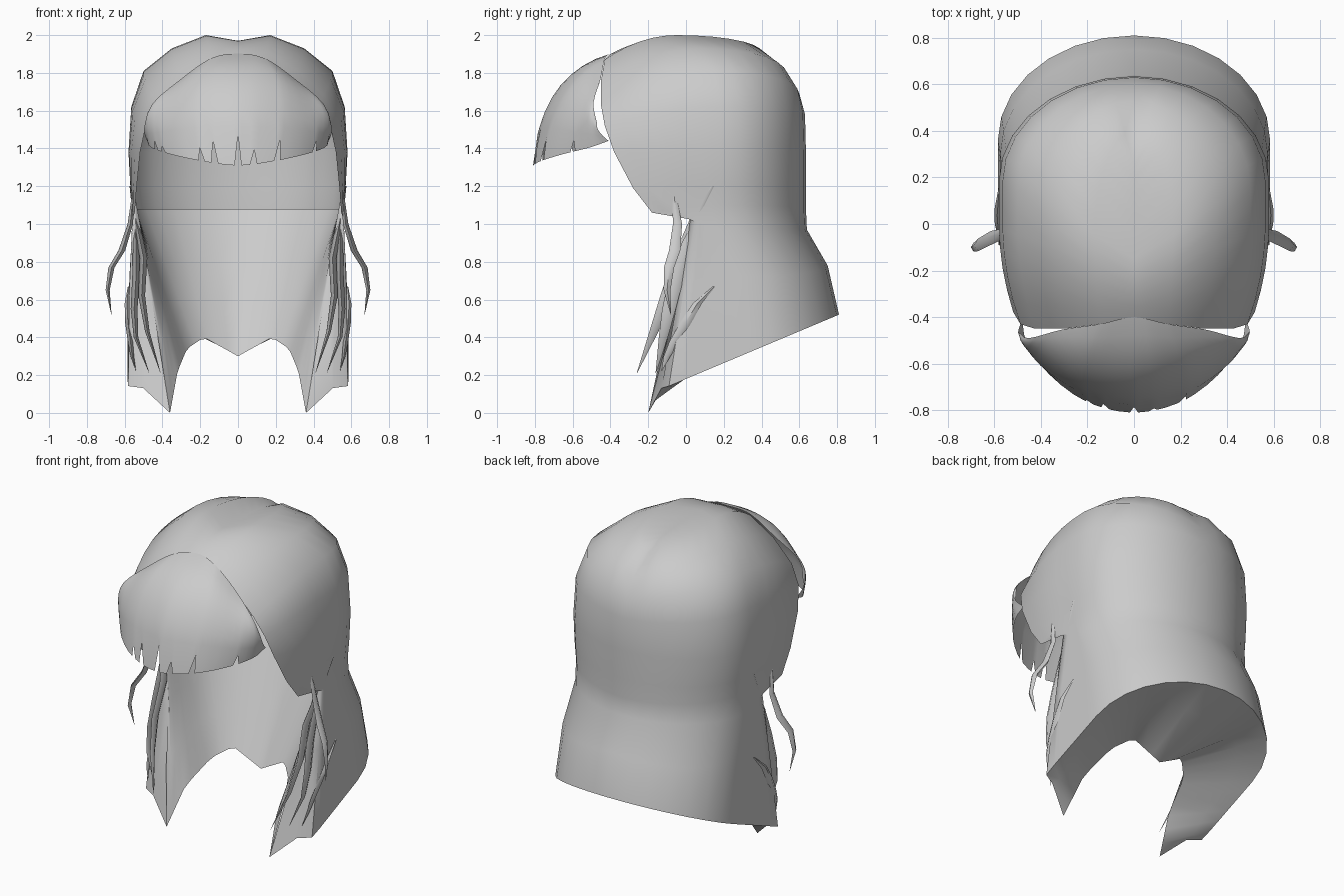
import bpy, bmesh, math
from mathutils import Vector

cube = bpy.data.objects.get("Cube")
if cube:
    bpy.data.objects.remove(cube, do_unlink=True)

mat = bpy.data.materials.new("hair_grey")
mat.use_nodes = True
GREY = (0.6, 0.6, 0.6, 1)
mat.diffuse_color = GREY
mat.node_tree.nodes["Principled BSDF"].inputs["Base Color"].default_value = GREY


def finish(bm, name, mirror=True, angle=60):
    bmesh.ops.remove_doubles(bm, verts=bm.verts, dist=0.0005)
    bmesh.ops.recalc_face_normals(bm, faces=bm.faces)
    me = bpy.data.meshes.new(name)
    bm.to_mesh(me)
    bm.free()
    me.materials.append(mat)
    ob = bpy.data.objects.new(name, me)
    bpy.context.collection.objects.link(ob)
    if mirror:
        mod = ob.modifiers.new("mirror", "MIRROR")
        mod.use_clip = True
        mod.merge_threshold = 0.001
    bpy.ops.object.select_all(action="DESELECT")
    ob.select_set(True)
    bpy.context.view_layer.objects.active = ob
    bpy.ops.object.shade_smooth_by_angle(angle=math.radians(angle))


def grid(bm, rows):
    """Skin rows of equally many points with quads."""
    vs = [[bm.verts.new(p) for p in r] for r in rows]
    for a, b in zip(vs, vs[1:]):
        for i in range(len(a) - 1):
            bm.faces.new((a[i], a[i + 1], b[i + 1], b[i]))


def along(pts, t):
    """Point at t in 0..1 on a smooth curve that mirrors at its x = 0 end."""
    f = t * (len(pts) - 1)
    i = min(int(f), len(pts) - 2)
    f -= i
    p = [Vector(q) for q in pts]
    before = p[i - 1] if i else Vector((-p[1].x, p[1].y, p[1].z))
    after = p[i + 2] if i + 2 < len(p) else 2 * p[-1] - p[-2]
    m0, m1 = (p[i + 1] - before) / 2, (after - p[i]) / 2
    return (p[i] * (2 * f**3 - 3 * f**2 + 1) + m0 * (f**3 - 2 * f**2 + f)
            + p[i + 1] * (3 * f**2 - 2 * f**3) + m1 * (f**3 - f**2))


# Half ring of hair: straight along the side, then rounded to the back centre
SIDE, CORNER, DEPTH = 6, 7, 0.45


def ring(w, yf, yb, zf, zm, zb):
    yc = yb - DEPTH
    pts = []
    for i in range(SIDE):
        t = i / SIDE
        y = yf + (yc - yf) * t
        x = w * (1 - 0.13 * (min(y, 0) / 0.42) ** 2)
        pts.append(Vector((x, y, zm + (zf - zm) * (1 - t) ** 2)))
    for i in range(CORNER + 1):
        a = math.pi / 2 * i / CORNER
        pts.append(Vector((w * math.cos(a) if i < CORNER else 0, yc + DEPTH * math.sin(a),
                           zm + (zb - zm) * (1 - math.cos(a)))))
    return pts


# Crown and outer back: half width, front y, back y, front z, side z, back z
ROWS = [
    (0.00, -0.40, 0.30, 1.90, 1.97, 1.93),
    (0.17, -0.43, 0.40, 1.87, 2.00, 1.91),
    (0.35, -0.45, 0.53, 1.76, 1.93, 1.80),
    (0.50, -0.45, 0.60, 1.63, 1.81, 1.69),
    (0.565, -0.43, 0.63, 1.52, 1.62, 1.58),
    (0.58, -0.38, 0.635, 1.38, 1.38, 1.38),
    (0.57, -0.28, 0.635, 1.19, 1.20, 1.20),
    (0.56, -0.18, 0.635, 1.06, 1.10, 1.08),
    (0.56, 0.05, 0.64, 1.02, 0.97, 0.97),
    (0.575, -0.01, 0.75, 0.66, 0.72, 0.78),
    (0.585, -0.09, 0.81, 0.14, 0.34, 0.52),
]
outer = [ring(*r) for r in ROWS]
for p in outer[-1]:                      # straight, sloping hem
    p.z = 0.18 + 0.42 * p.y

# Inner lining of the long back hair, open above the neck
RIM = [(0, 0.23, 0.30), (0.18, 0.21, 0.40), (0.27, 0.12, 0.34),
       (0.32, -0.07, 0.22), (0.36, -0.20, 0.0)]
n = SIDE + CORNER


def rim_point(t):
    i = min(int(t * 4), 3)
    return Vector(RIM[i]).lerp(Vector(RIM[i + 1]), t * 4 - i)


rim = [rim_point(1 - i / n) for i in range(n + 1)]
top = ring(0.54, 0.04, 0.60, 1.12, 1.08, 1.08)
lining = [[a.lerp(b, t) for a, b in zip(rim, top)] for t in (0, 0.3, 0.6, 1)]
lining[2][0].y += 0.03
under = [a.lerp(b, 0.36) for a, b in zip(outer[-1], rim)]
under[0].z += 0.04

bm = bmesh.new()
grid(bm, outer + [under] + lining)
# Front thickness of the side locks
wall_out = [outer[10][0], outer[9][0], outer[8][0]]
wall_in = [rim[0], lining[2][0], top[0]]
wall_mid = [under[0]] + [a.lerp(b, 0.5) + Vector((0, -0.015, 0))
                         for a, b in zip(wall_out[1:], wall_in[1:])]
grid(bm, [wall_out, wall_mid, wall_in])
finish(bm, "main_hair")

# Fringe: guide curves from the centre to the side
TOP = [(0, -0.40, 1.902), (0.147, -0.43, 1.875), (0.305, -0.453, 1.765),
       (0.45, -0.49, 1.64), (0.49, -0.47, 1.53)]
MID = [(0, -0.69, 1.70), (0.22, -0.65, 1.68), (0.38, -0.58, 1.61),
       (0.475, -0.52, 1.55), (0.497, -0.46, 1.49)]
LOW = [(0, -0.81, 1.31), (0.2, -0.765, 1.335), (0.36, -0.65, 1.37),
       (0.46, -0.51, 1.405), (0.48, -0.41, 1.44)]
NOTCHES = {-0.66: 0.08, -0.57: 0.05, -0.24: 0.06, -0.15: 0.10, 0.0: 0.13,
           0.1: 0.06, 0.26: 0.10, 0.59: 0.09}
cols = {i / 12: 0.0 for i in range(-12, 13)
        if all(abs(i / 12 - c) > 0.035 for c in NOTCHES)}
for c, depth in NOTCHES.items():
    cols.update({c - 0.022: 0.0, c: depth, c + 0.022: 0.0})
STEPS = 8
rows = [[] for _ in range(STEPS + 1)]
for s in sorted(cols):
    a, m, b = (along(g, abs(s)) for g in (TOP, MID, LOW))
    ctrl = 2 * m - (a + b) / 2
    for k in range(STEPS + 1):
        t = 0.77 * k / (STEPS - 1) if k < STEPS else 1 - 1.4 * cols[s]
        p = a * (1 - t) ** 2 + ctrl * 2 * t * (1 - t) + b * t * t
        p.x = math.copysign(p.x, s)
        rows[k].append(p)
bm = bmesh.new()
grid(bm, rows)
finish(bm, "fringe", mirror=False)


# Loose tapering strands beside the face
def strand(name, path, width, thick):
    bm = bmesh.new()
    loops = []
    for p, f in zip(path, (0.2, 0.8, 1, 0.9, 0.6, 0.03)):
        w, t = width * f, thick * f
        loop = [Vector(p) + Vector(o) for o in ((0, w, 0), (t, 0, 0), (0, -w, 0), (-t, 0, 0))]
        loops.append(loop + loop[:1])
    grid(bm, loops)
    finish(bm, name)


strand("flyaway_strand", [(0.55, -0.07, 1.21), (0.57, -0.045, 1.0), (0.615, -0.06, 0.86),
                          (0.67, -0.09, 0.77), (0.69, -0.10, 0.65), (0.67, -0.08, 0.52)], 0.03, 0.018)
strand("front_strand", [(0.57, 0.14, 1.20), (0.54, 0.05, 1.02), (0.50, -0.03, 0.82),
                        (0.51, -0.10, 0.62), (0.48, -0.17, 0.43), (0.41, -0.26, 0.21)], 0.04, 0.02)
strand("middle_strand", [(0.55, 0.08, 1.08), (0.54, 0.01, 0.90), (0.54, -0.05, 0.72),
                         (0.55, -0.09, 0.55), (0.54, -0.12, 0.40), (0.47, -0.16, 0.21)], 0.04, 0.02)
strand("rear_strand", [(0.58, 0.15, 0.67), (0.588, 0.06, 0.58), (0.583, 0.0, 0.48),
                       (0.57, -0.06, 0.38), (0.56, -0.10, 0.30), (0.54, -0.13, 0.22)], 0.03, 0.015)
